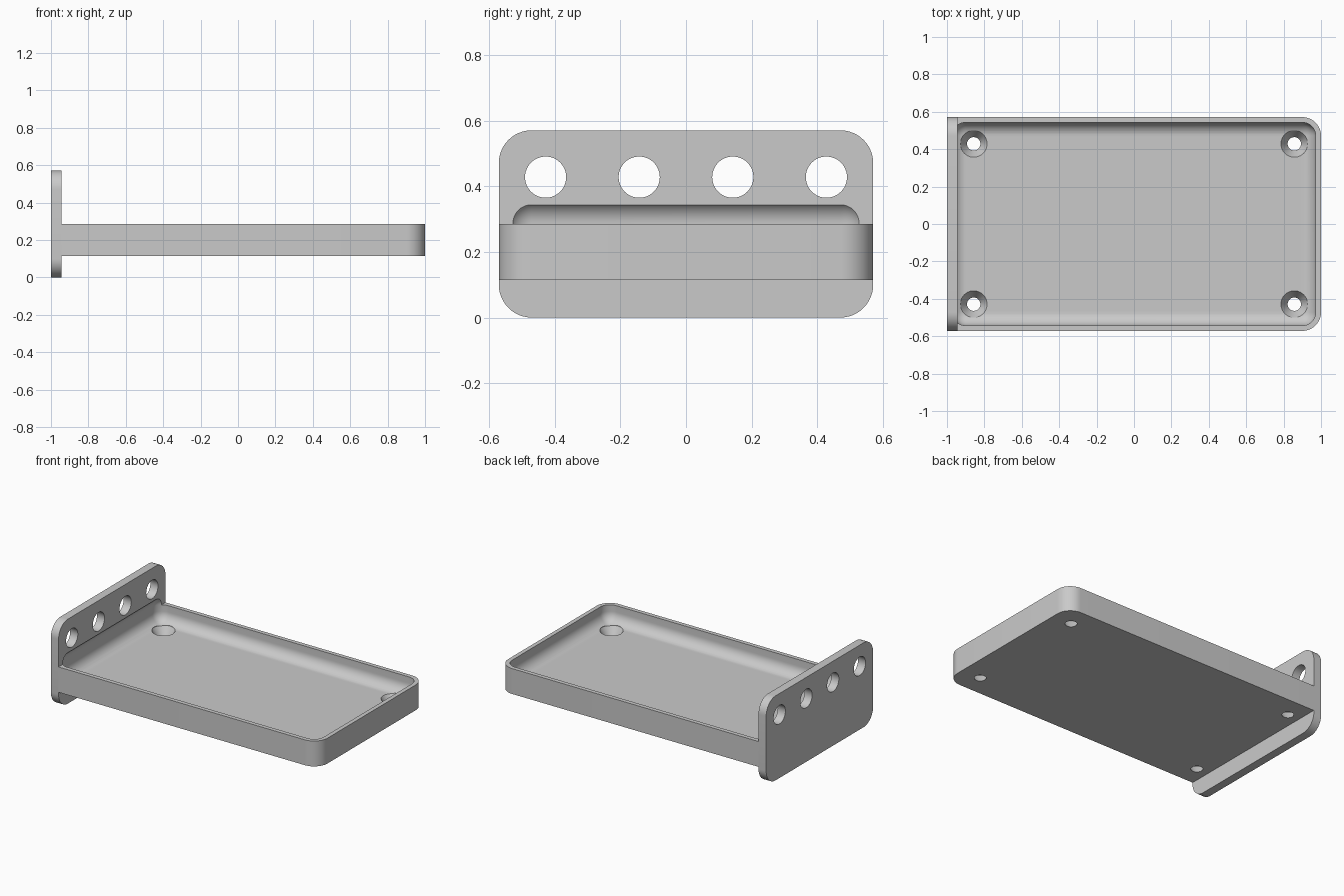
import bpy
import bmesh
import math

if "Cube" in bpy.data.objects:
    bpy.data.objects.remove(bpy.data.objects["Cube"], do_unlink=True)

U = 2 / 70  # one design unit: the tray is 70 long, 40 wide

grey = bpy.data.materials.new("plain grey")
grey.use_nodes = True
colour = (0.59, 0.59, 0.59, 1)
grey.diffuse_color = colour
grey.node_tree.nodes["Principled BSDF"].inputs["Base Color"].default_value = colour


def finish(name, bm):
    bmesh.ops.scale(bm, vec=(U, U, U), verts=bm.verts)
    bmesh.ops.recalc_face_normals(bm, faces=bm.faces)
    mesh = bpy.data.meshes.new(name)
    bm.to_mesh(mesh)
    bm.free()
    mesh.materials.append(grey)
    obj = bpy.data.objects.new(name, mesh)
    bpy.context.collection.objects.link(obj)
    return obj


def rounded_box(name, low, high, radius, rule):
    """Box between two corners, with the edges chosen by rule rounded."""
    bm = bmesh.new()
    bmesh.ops.create_cube(bm, size=1)
    for v in bm.verts:
        v.co = [h if c > 0 else l for c, l, h in zip(v.co, low, high)]
    edges = [e for e in bm.edges if rule(e.verts[0].co, e.verts[1].co)]
    bmesh.ops.bevel(bm, geom=edges, offset=radius, segments=12,
                    profile=0.5, affect='EDGES')
    return finish(name, bm)


def turned(name, profile, centre, along_x=False, sides=48):
    """Solid of revolution from (radius, height) pairs."""
    bm = bmesh.new()
    rings = []
    for r, h in profile:
        ring = []
        for i in range(sides):
            a = math.tau * i / sides
            p, q = r * math.cos(a), r * math.sin(a)
            co = (h, p, q) if along_x else (p, q, h)
            ring.append(bm.verts.new([c + o for c, o in zip(co, centre)]))
        rings.append(ring)
    for low, high in zip(rings, rings[1:]):
        for i in range(sides):
            j = (i + 1) % sides
            bm.faces.new((low[i], low[j], high[j], high[i]))
    bm.faces.new(rings[0])
    bm.faces.new(rings[-1])
    return finish(name, bm)


def cut(target, cutters):
    bpy.context.view_layer.objects.active = target
    for cutter in cutters:
        cutter.hide_render = True
        mod = target.modifiers.new("cut", 'BOOLEAN')
        mod.operation = 'DIFFERENCE'
        mod.solver = 'EXACT'
        mod.object = cutter
        bpy.ops.object.modifier_apply(modifier=mod.name)


# Tray body, rounded at its free end, and the upright end plate
tray = rounded_box("tray", (-33, -20, 4), (35, 20, 10), 3.5,
                   lambda a, b: a.z != b.z and a.x > 0)
plate = rounded_box("end_plate", (-35, -20, 0), (-33, 20, 20), 3.5,
                    lambda a, b: a.x != b.x)

# Fully rounded cavity, which also scoops into the plate
cavity = rounded_box("cavity_cutter", (-34, -19, 6), (34, 19, 12.55), 2.5,
                     lambda a, b: True)

# Countersunk screw holes through the floor
sink = [(1.25, 3), (1.25, 4), (2.5, 6), (2.5, 8)]
screws = [turned("screw_cutter", sink, (x, y, 0))
          for x in (-30, 30) for y in (-15, 15)]

# Row of round holes through the plate
ports = [turned("port_cutter", [(2.2, -36), (2.2, -32)], (0, y, 15), True)
         for y in (-15, -5, 5, 15)]

cut(tray, [cavity] + screws)
cut(plate, [cavity] + ports)
for cutter in [cavity] + screws + ports:
    bpy.data.objects.remove(cutter, do_unlink=True)

# Smooth curved faces, keep hard edges
for part in (tray, plate):
    bpy.ops.object.select_all(action='DESELECT')
    part.select_set(True)
    bpy.context.view_layer.objects.active = part
    bpy.ops.object.shade_smooth_by_angle(angle=math.radians(25))
